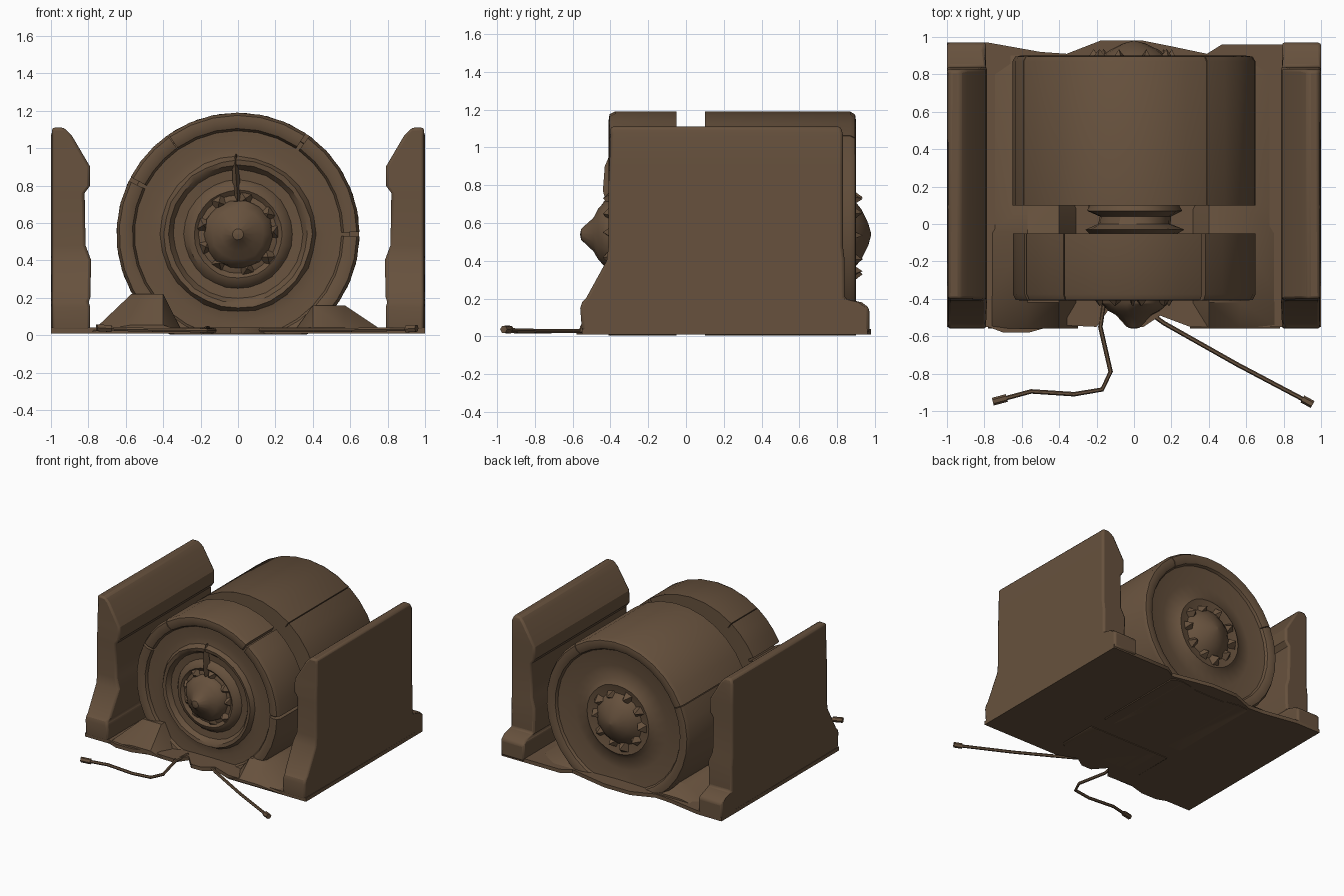
import bpy, bmesh, math, random
from mathutils import Vector

if "Cube" in bpy.data.objects:
    bpy.data.objects.remove(bpy.data.objects["Cube"])

random.seed(4)
CZ = 0.54    # height of the drum axis

brown = bpy.data.materials.new("dark brown")
brown.diffuse_color = (0.135, 0.083, 0.047, 1)
brown.use_nodes = True
brown.node_tree.nodes["Principled BSDF"].inputs["Base Color"].default_value = brown.diffuse_color


def finish(name, bm, smooth=35, floor=None):
    """Turn a bmesh into an object, optionally cut off flat at a floor height."""
    if floor is not None:
        geom = bm.verts[:] + bm.edges[:] + bm.faces[:]
        cut = bmesh.ops.bisect_plane(bm, geom=geom, plane_co=(0, 0, floor),
                                     plane_no=(0, 0, 1), clear_inner=True)
        edges = [e for e in cut["geom_cut"] if isinstance(e, bmesh.types.BMEdge)]
        bmesh.ops.holes_fill(bm, edges=edges)
    bmesh.ops.recalc_face_normals(bm, faces=bm.faces)
    mesh = bpy.data.meshes.new(name)
    bm.to_mesh(mesh)
    bm.free()
    ob = bpy.data.objects.new(name, mesh)
    bpy.context.collection.objects.link(ob)
    mesh.materials.append(brown)
    bpy.ops.object.select_all(action='DESELECT')
    ob.select_set(True)
    bpy.context.view_layer.objects.active = ob
    bpy.ops.object.shade_smooth_by_angle(angle=math.radians(smooth))
    return ob


def loft(bm, rings, closed=False):
    """Skin a row of equal-length point rings, with end caps unless closed."""
    rows = [[bm.verts.new(p) for p in r] for r in rings]
    n = len(rows[0])
    for a, b in zip(rows, rows[1:] + (rows[:1] if closed else [])):
        for i in range(n):
            j = (i + 1) % n
            bm.faces.new((a[i], a[j], b[j], b[i]))
    if not closed:
        bm.faces.new(rows[0])
        bm.faces.new(rows[-1][::-1])


def polar(r, deg, y):
    a = math.radians(deg)
    return (r * math.cos(a), y, CZ + r * math.sin(a))


def revolve(name, profile, n=32, wobble=0.0, smooth=35, floor=None):
    """Spin (radius, y) points around the drum axis."""
    bm = bmesh.new()
    loft(bm, [[polar(max(r, 0.004) * (1 + random.uniform(-wobble, wobble)),
                     360 * i / n, y) for i in range(n)] for r, y in profile])
    return finish(name, bm, smooth, floor)


def rim_plate(name, a0, a1, section):
    """Sweep a (radius, y) section from one angle to another."""
    bm = bmesh.new()
    steps = max(3, round((a1 - a0) / 11))
    loft(bm, [[polar(r, a0 + (a1 - a0) * i / steps, y) for r, y in section]
              for i in range(steps + 1)])
    return finish(name, bm, 35, 0.005)


def extrude(name, outline, z0, z1):
    bm = bmesh.new()
    loft(bm, [[(x, y, z) for x, y in outline] for z in (z0, z1)])
    return finish(name, bm)


# base plate with an uneven front and back edge
extrude("base_plate", [
    (-1, -.55), (-.78, -.55), (-.70, -.58), (-.56, -.58), (-.42, -.54), (-.2, -.55),
    (-.13, -.45), (-.04, -.55), (.05, -.55), (.14, -.49), (.3, -.55), (1, -.55),
    (1, .96), (.47, .96), (.39, .91), (.2, .95), (.05, .98), (-.18, .98),
    (-.36, .91), (-.5, .92), (-.78, .97), (-1, .97)], 0.01, 0.04)

# side walls: stacked levels of (z, inner x, front y, back y)
levels = [(.02, .79, -.55, .97), (.15, .79, -.56, .97), (.18, .80, -.55, .93),
          (.20, .79, -.53, .84), (.40, .785, -.42, .84), (.48, .815, -.41, .83),
          (.76, .82, -.41, .83), (.80, .79, -.41, .83), (.90, .79, -.405, .83),
          (1.07, .89, -.40, .83), (1.11, .93, -.40, .82)]
for side, s in (("left", -1), ("right", 1)):
    bm = bmesh.new()
    loft(bm, [[(s * xi, y0, z), (s * .995, y0, z), (s * (1 if z < 1.1 else .985), y1, z),
               (s * xi, y1, z)] for z, xi, y0, y1 in levels])
    wall = finish(side + "_wall", bm, 25)
    bev = wall.modifiers.new("soft edges", 'BEVEL')
    bev.width, bev.segments, bev.limit_method = 0.015, 2, 'ANGLE'
    bev.angle_limit = math.radians(40)

    # sloping cradle under the drum
    h = .22 if s < 0 else .16
    bm = bmesh.new()
    loft(bm, [[(s * .78, y, .02), (s * .57, y, h * k), (s * .40, y, h * k), (s * .3, y, .02)]
              for y, k in ((-.56, .25), (-.42, 1), (-.05, .95), (.10, .6), (.80, .6), (.9, .25))])
    finish(side + "_cradle", bm)

# front drum body with stepped rings on its face
revolve("front_drum", [
    (.20, -.05), (.60, -.05), (.60, -.375), (.54, -.375), (.47, -.365), (.415, -.375),
    (.395, -.41), (.37, -.405), (.345, -.37), (.29, -.365), (.265, -.40), (.235, -.41),
    (.21, -.39), (.18, -.40)], 28, .008, 40, .005)
# rear drum body with a dished back
revolve("rear_drum", [
    (.20, .10), (.60, .10), (.60, .87), (.54, .865), (.42, .84), (.32, .85),
    (.28, .88), (.2, .86)], 28, .006, 40, .005)
# axle that joins the two drums
revolve("axle", [(.22, -.06), (.26, -.03), (.20, 0), (.19, .04), (.26, .07), (.24, .11)],
        16, .05, 30)

# curved armour plates around both drums, split by narrow gaps
front = [(.55, -.05), (.65, -.05), (.65, -.375), (.635, -.405), (.60, -.41), (.565, -.395),
         (.55, -.37)]
for i, (a, b) in enumerate([(1, 54), (56, 125), (125.5, 152), (154, 359)]):
    rim_plate(f"front_rim_plate_{i + 1}", a, b, front)
rear = [(.55, .10), (.65, .10), (.65, .87), (.635, .895), (.60, .90), (.565, .885), (.55, .86)]
for i, (a, b) in enumerate([(53.5, 155), (155.5, 413)]):
    rim_plate(f"rear_rim_plate_{i + 1}", a, b, rear)

# pointed front hub and rounded back hub
revolve("front_hub", [(.19, -.38), (.18, -.425), (.14, -.465), (.09, -.49), (.03, -.555),
                      (0, -.56)], 14, .03)
revolve("back_hub", [(.22, .85), (.17, .90), (.13, .93), (.06, .965), (0, .98)], 14, .03)


def teeth(name, count, r0, r1, y0, y1):
    """Ring of ragged wedges around a hub."""
    bm = bmesh.new()
    for i in range(count):
        a, w = 360 * i / count + random.uniform(-6, 6), 150 / count
        tip = r1 * random.uniform(.9, 1.08)
        pts = [polar(r0, a - w, y0), polar(r0, a + w, y0), polar(tip, a + w * .6, y0),
               polar(tip, a - w * .6, y0), polar((r0 + tip) / 2, a, y1)]
        v = [bm.verts.new(p) for p in pts]
        bm.faces.new(v[:4])
        for k in range(4):
            bm.faces.new((v[k], v[(k + 1) % 4], v[4]))
    finish(name, bm, 20)


teeth("front_teeth", 9, .15, .24, -.38, -.44)
teeth("back_teeth", 10, .16, .26, .85, .935)

# thin upright spike on the front face
bm = bmesh.new()
loft(bm, [[(x - w, -.38, z), (x, -.38 - d, z), (x + w, -.38, z)] for x, z, w, d in
          ((0, .70, .008, .04), (-.005, .77, .024, .06), (-.015, .90, .016, .05),
           (-.01, .97, .003, .02))])
finish("spike", bm, 20)


def cable(name, pts, plug):
    """Thin tube along points on the ground, with a thicker plug at the end."""
    end, tip = Vector(pts[-1]), Vector(plug)
    for part, path, r in ((name, pts, .012), (name + "_plug", [end, tip], .021)):
        path = [Vector(p) for p in path]
        rings = []
        for i, p in enumerate(path):
            d = (path[min(i + 1, len(path) - 1)] - path[max(i - 1, 0)]).normalized()
            side = d.cross(Vector((0, 0, 1))).normalized()
            rings.append([p + r * (math.cos(t) * side + math.sin(t) * Vector((0, 0, 1)))
                          for t in (k * math.pi / 3 for k in range(6))])
        bm = bmesh.new()
        loft(bm, rings)
        finish(part, bm)


cable("left_cable", [(-.16, -.42, .04), (-.18, -.55, .03), (-.125, -.79, .025),
                     (-.17, -.885, .025), (-.32, -.91, .027), (-.55, -.895, .03),
                     (-.68, -.93, .035)], (-.755, -.95, .04))
cable("right_cable", [(.05, -.45, .03), (.16, -.53, .028), (.55, -.75, .028),
                      (.90, -.935, .033)], (.955, -.965, .037))
